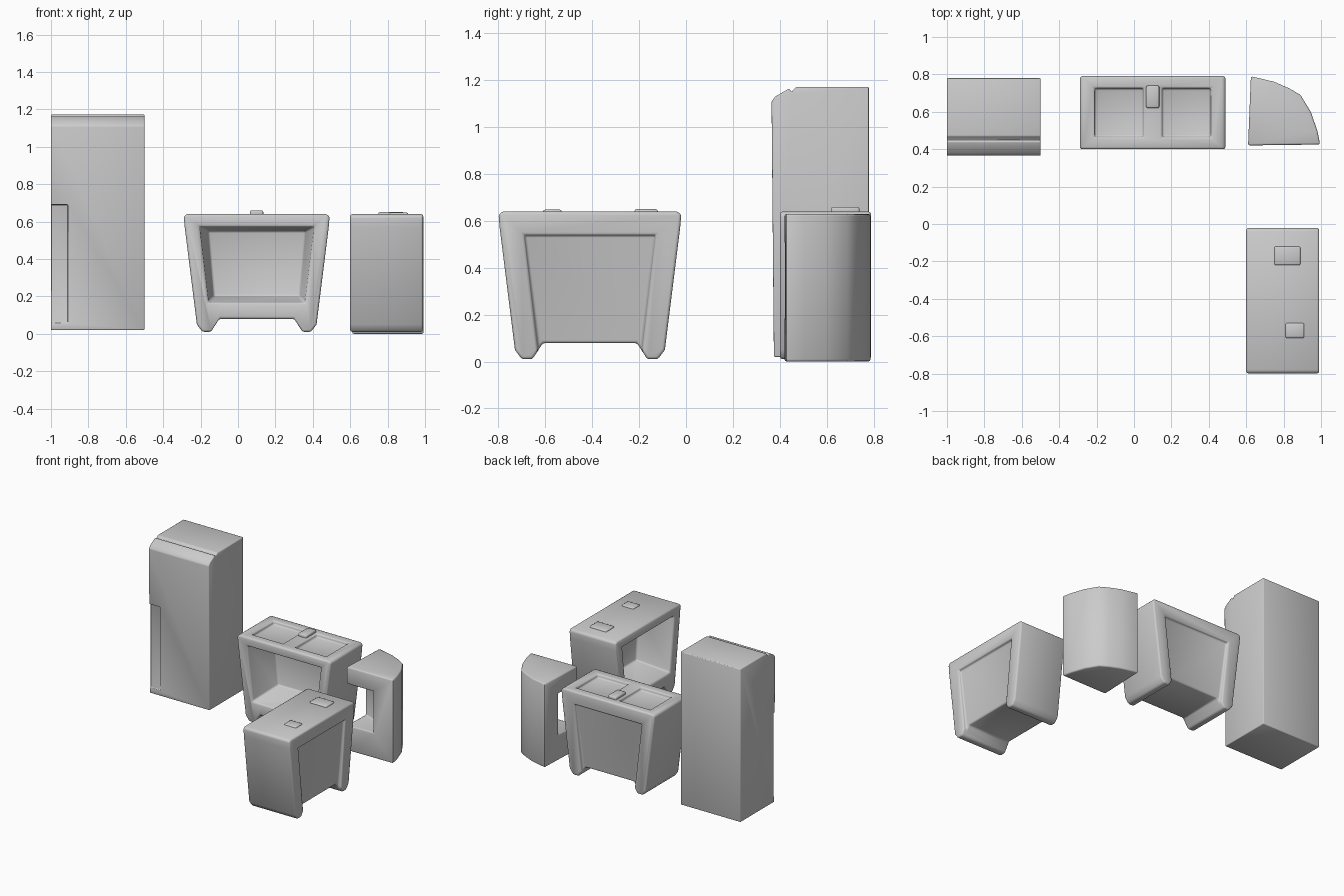
import bpy, bmesh, math
from mathutils import Matrix, Vector

if "Cube" in bpy.data.objects:
    bpy.data.objects.remove(bpy.data.objects["Cube"])

grey = bpy.data.materials.new("plain_grey")
grey.diffuse_color = (0.6, 0.6, 0.6, 1)
grey.use_nodes = True
grey.node_tree.nodes["Principled BSDF"].inputs["Base Color"].default_value = grey.diffuse_color


def loft(name, rings):
    """Closed solid through matching rings of points."""
    bm = bmesh.new()
    vs = [[bm.verts.new(p) for p in r] for r in rings]
    n = len(vs[0])
    for a, b in zip(vs, vs[1:]):
        for i in range(n):
            bm.faces.new((a[i], a[(i + 1) % n], b[(i + 1) % n], b[i]))
    bm.faces.new(vs[0][::-1])
    bm.faces.new(vs[-1])
    bmesh.ops.recalc_face_normals(bm, faces=bm.faces)
    me = bpy.data.meshes.new(name)
    bm.to_mesh(me)
    bm.free()
    ob = bpy.data.objects.new(name, me)
    bpy.context.collection.objects.link(ob)
    me.materials.append(grey)
    return ob


def prism(name, outline, axis, lo, hi):
    put = {"x": lambda a, b, c: (c, a, b), "y": lambda a, b, c: (a, c, b),
           "z": lambda a, b, c: (a, b, c)}[axis]
    return loft(name, [[put(a, b, c) for a, b in outline] for c in (lo, hi)])


def rect(x0, x1, y0, y1):
    return [(x0, y0), (x1, y0), (x1, y1), (x0, y1)]


def finish(ob, cutters, bevel):
    """Cut the recesses, soften the edges and smooth."""
    for c in cutters:
        m = ob.modifiers.new("cut", "BOOLEAN")
        m.operation, m.solver, m.object = "DIFFERENCE", "EXACT", c
    m = ob.modifiers.new("soft", "BEVEL")
    m.width, m.segments, m.limit_method, m.angle_limit = bevel, 2, "ANGLE", math.radians(35)
    bpy.context.view_layer.update()
    me = bpy.data.meshes.new_from_object(ob.evaluated_get(bpy.context.evaluated_depsgraph_get()))
    ob.modifiers.clear()
    ob.data = me
    for c in cutters:
        bpy.data.objects.remove(c)
    bpy.ops.object.select_all(action="DESELECT")
    ob.select_set(True)
    bpy.context.view_layer.objects.active = ob
    bpy.ops.object.shade_smooth_by_angle(angle=math.radians(50))


def counter(name, tops):
    """Tapered counter facing -y, centred on its own origin."""
    half = [(0.20, 0.08), (0.245, 0.01), (0.29, 0.01), (0.32, 0.05), (0.385, 0.57), (0.39, 0.63), (0.37, 0.64)]
    outline = half + [(-x, z) for x, z in reversed(half)]
    body = prism(name, outline, "y", -0.195, 0.195)
    # open front with sloping walls
    front = loft("front_cutter", [
        [(-0.31, -0.21, 0.575), (0.31, -0.21, 0.575), (0.26, -0.21, 0.165), (-0.26, -0.21, 0.165)],
        [(-0.26, 0.07, 0.55), (0.26, 0.07, 0.55), (0.23, 0.07, 0.20), (-0.23, 0.07, 0.20)]])
    # shallow back panel
    back = prism("back_cutter", [(-0.28, 0.54), (0.28, 0.54), (0.21, -0.05), (-0.21, -0.05)], "y", 0.172, 0.3)
    finish(body, [front, back] + tops, 0.014)
    return body


# sink counter with two shallow basins
basins = [prism("basin_cutter", rect(x0, x1, -0.13, 0.13), "z", 0.612, 0.8)
          for x0, x1 in ((-0.31, -0.05), (0.05, 0.31))]
sink = counter("sink_counter", basins)
sink.location = (0.10, 0.595, 0)

# side counter with small tap bumps, turned to face -x
side = counter("side_counter", [])
side.location = (0.795, -0.41, 0)
side.rotation_euler.z = -math.pi / 2
for name, x, y, dx, dy, h in (("side_bump_back", 0.82, -0.17, 0.07, 0.05, 0.65),
                              ("side_bump_front", 0.86, -0.57, 0.05, 0.04, 0.648)):
    finish(prism(name, rect(x - dx, x + dx, y - dy, y + dy), "z", 0.625, h), [], 0.008)
# tap block between the basins
finish(prism("sink_tap", rect(0.065, 0.135, 0.62, 0.74), "z", 0.625, 0.66), [], 0.008)

# corner cabinet: quarter round with an open niche at the inner corner
arc = [(0.61, 0.42), (0.995, 0.425), (0.98, 0.50), (0.945, 0.60), (0.89, 0.69),
       (0.83, 0.725), (0.75, 0.76), (0.625, 0.79)]
corner = prism("corner_cabinet", arc, "z", 0.0, 0.63)
niche = prism("niche_cutter", [(0.5, 0.3), (0.83, 0.3), (0.83, 0.44), (0.78, 0.57), (0.63, 0.63), (0.5, 0.63)],
              "z", 0.19, 0.50)
finish(corner, [niche], 0.012)

# fridge with sloping front lip, top groove and door-edge grip
shape = [(0.375, 0.02), (0.365, 1.11), (0.38, 1.13), (0.44, 1.165), (0.45, 1.15), (0.47, 1.172),
         (0.78, 1.172), (0.78, 0.02)]
fridge = prism("fridge", shape, "x", -1.0, -0.5)
grip = prism("grip_cutter", rect(-1.1, -0.91, 0.06, 0.69), "y", 0.2, 0.385)
finish(fridge, [grip], 0.01)
